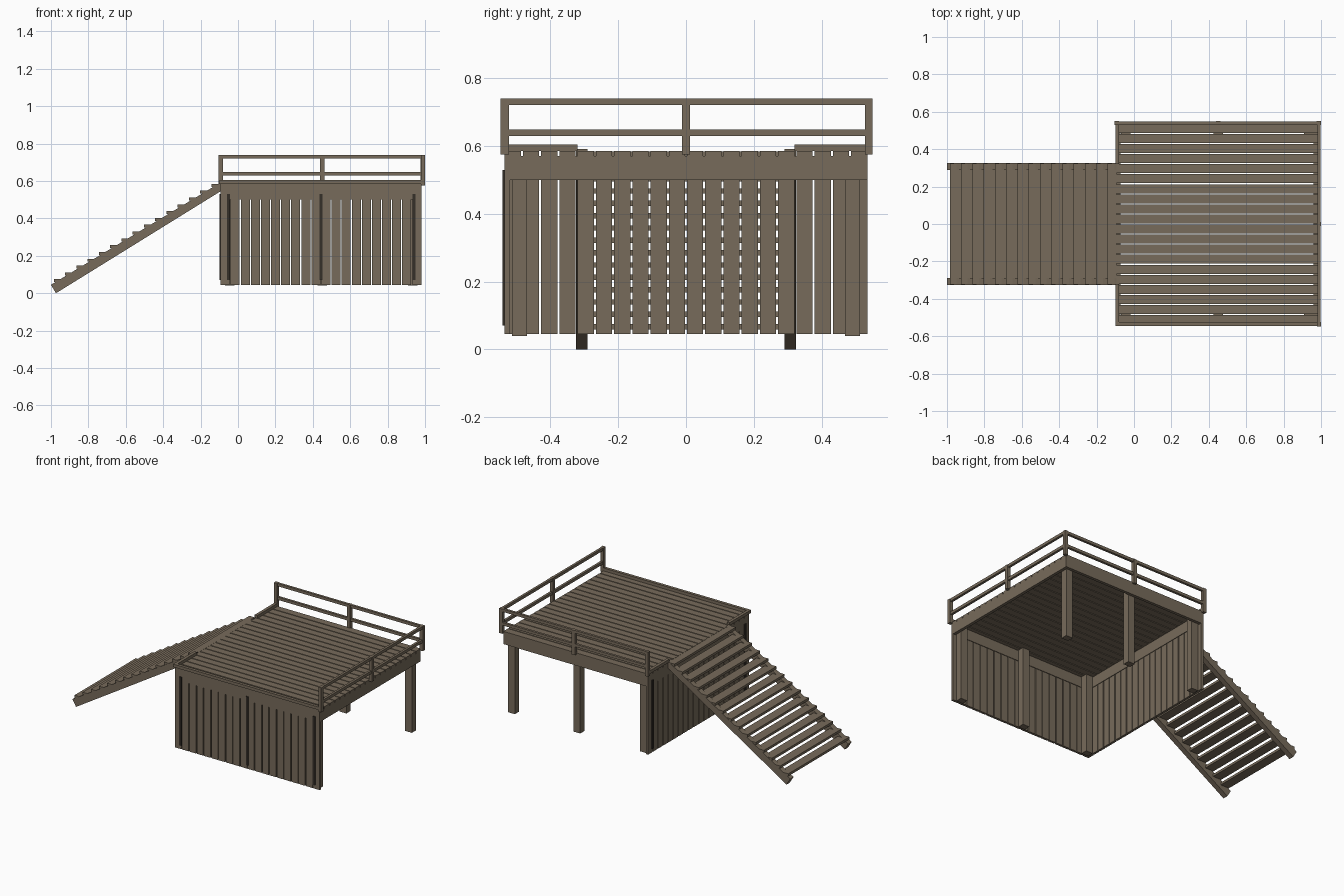
import bpy, bmesh
from mathutils import Vector

if "Cube" in bpy.data.objects:
    bpy.data.objects.remove(bpy.data.objects["Cube"])


def material(name, rgb):
    m = bpy.data.materials.new(name)
    m.diffuse_color = (*rgb, 1)
    m.use_nodes = True
    m.node_tree.nodes["Principled BSDF"].inputs["Base Color"].default_value = m.diffuse_color
    return m


WOOD = material("weathered_wood", (0.185, 0.147, 0.104))
DARK = material("dark_strip", (0.035, 0.029, 0.022))


def make(name, bm, mat):
    bmesh.ops.recalc_face_normals(bm, faces=bm.faces)
    me = bpy.data.meshes.new(name)
    bm.to_mesh(me)
    bm.free()
    me.materials.append(mat)
    ob = bpy.data.objects.new(name, me)
    bpy.context.collection.objects.link(ob)
    return ob


def boxes(name, items, mat=WOOD):
    """Each item is (x0, x1, y0, y1, z0, z1)."""
    bm = bmesh.new()
    for x0, x1, y0, y1, z0, z1 in items:
        vs = bmesh.ops.create_cube(bm, size=1)["verts"]
        c = Vector((x0 + x1, y0 + y1, z0 + z1)) / 2
        for v in vs:
            v.co = Vector((v.co.x * (x1 - x0), v.co.y * (y1 - y0),
                           v.co.z * (z1 - z0))) + c
    return make(name, bm, mat)


# Deck frame extents
L, R, Y = -0.093, 0.98, 0.535
N = 20
GAP = 0.006


def slots(a, b):
    step = (b - a + GAP) / N
    return [(a + i * step, a + (i + 1) * step - GAP) for i in range(N)]


# Floor boards running along x
boxes("deck_boards", [(L, R, a, b, 0.57, 0.585) for a, b in slots(-Y, Y)])

# Rim beams around the frame
T = 0.02
boxes("rim_beams", [
    (L, R, -Y, -Y + T, 0.5, 0.57), (L, R, Y - T, Y, 0.5, 0.57),
    (L, L + T, -Y + T, Y - T, 0.5, 0.57), (R - T, R, -Y + T, Y - T, 0.5, 0.57)])

# Six support legs
boxes("legs", [(x - 0.025, x + 0.025, y - 0.022, y + 0.022, 0.04, 0.57)
               for x in (-0.045, 0.45, 0.935) for y in (-0.491, 0.491)])

# Skirting planks on the front and the stair side
S = 0.016
boxes("front_skirt", [(a, b, -Y, -Y + S, 0.045, 0.5) for a, b in slots(L, R)])
boxes("side_skirt", [(L, L + S, max(a, -Y + S), b, 0.045, 0.5)
                     for a, b in slots(-Y, Y)])

# Narrow dark strips over the skirting at each leg
boxes("front_strips", [(x - 0.008, x + 0.008, -Y - 0.006, -Y, 0.07, 0.53)
                       for x in (-0.05, 0.445, 0.94)], DARK)
boxes("side_strips", [(L - 0.006, L, y - 0.008, y + 0.008, 0.07, 0.53)
                      for y in (-0.49, 0.49)], DARK)

# Low curbs along the front and beside the stairs
boxes("curbs", [(-0.1, R, -0.545, -0.525, 0.585, 0.605),
                (-0.1, -0.08, -0.525, -0.32, 0.585, 0.605),
                (-0.1, -0.08, 0.32, 0.53, 0.585, 0.605)])

# Railing posts on the back and right
PX, PY = (-0.092, 0.45, 0.988), (-0.535, 0.0, 0.538)
boxes("railing_posts",
      [(x - 0.012, x + 0.012, 0.528, 0.55, 0.575, 0.74) for x in PX] +
      [(0.978, 1.0, y - 0.012, y + 0.012, 0.575, 0.74) for y in PY[:2]])

# Top and middle rails between the posts
rails = []
for z in (0.721, 0.63):
    for a, b in zip(PX, PX[1:]):
        rails.append((a + 0.012, b - 0.012, 0.531, 0.547, z, z + 0.019))
    for a, b in zip(PY, PY[1:]):
        rails.append((0.981, 0.997, a + 0.012, b - 0.01, z, z + 0.019))
boxes("rails", rails)

# Sloping stair stringers extruded from a side profile
profile = [(-1.0, 0.045), (-0.973, 0.0), (-0.093, 0.545), (-0.093, 0.592)]
for side, name in ((-1, "front_stringer"), (1, "back_stringer")):
    bm = bmesh.new()
    f = bm.faces.new([bm.verts.new((x, side * 0.29, z)) for x, z in profile])
    ext = bmesh.ops.extrude_face_region(bm, geom=[f])["geom"]
    bmesh.ops.translate(bm, vec=(0, side * 0.035, 0),
                        verts=[g for g in ext if isinstance(g, bmesh.types.BMVert)])
    make(name, bm, WOOD)

# Open stair treads
treads = []
for i in range(15):
    x, z = -0.985 + 0.0602 * i, 0.075 + 0.0364 * i
    treads.append((x, min(x + 0.063, -0.094), -0.324, 0.324, z - 0.016, z))
boxes("stair_treads", treads)
